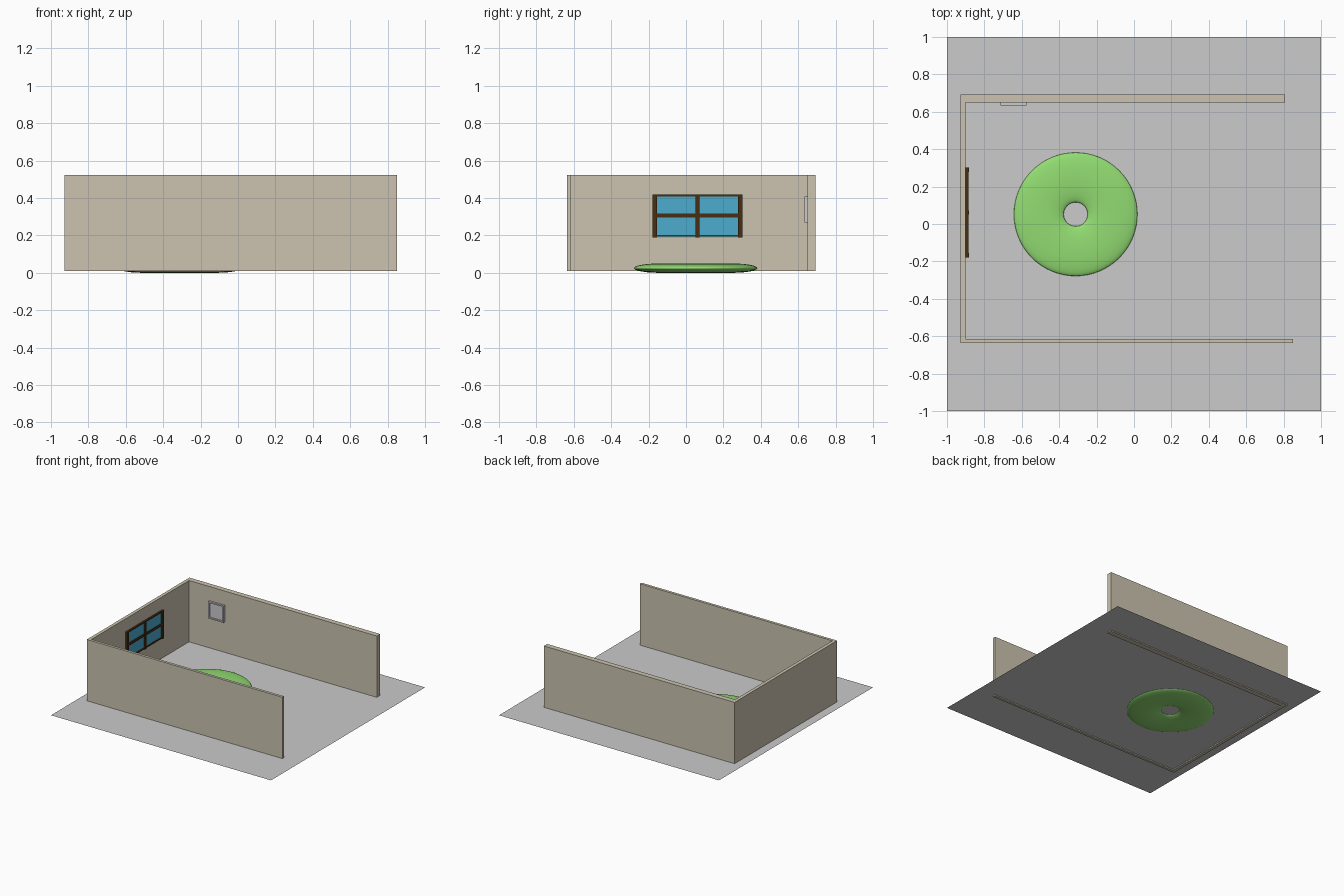
import bpy, bmesh, math

cube = bpy.data.objects.get("Cube")
if cube:
    bpy.data.objects.remove(cube, do_unlink=True)


def srgb(c):
    c /= 255
    return c / 12.92 if c <= 0.04 else ((c + 0.055) / 1.055) ** 2.4


def material(name, *rgb):
    m = bpy.data.materials.new(name)
    m.use_nodes = True
    col = (*[srgb(c) for c in rgb], 1)
    m.diffuse_color = col
    m.node_tree.nodes["Principled BSDF"].inputs["Base Color"].default_value = col
    return m


floor_gray = material("floor gray", 203, 203, 203)
wall_beige = material("wall beige", 204, 196, 176)
rug_green = material("rug green", 146, 220, 114)
glass_blue = material("glass blue", 76, 172, 206)
frame_brown = material("frame brown", 72, 46, 16)
picture_gray = material("picture gray", 203, 203, 208)


def make_object(name, bm, mat):
    bmesh.ops.recalc_face_normals(bm, faces=bm.faces)
    me = bpy.data.meshes.new(name)
    bm.to_mesh(me)
    bm.free()
    me.materials.append(mat)
    ob = bpy.data.objects.new(name, me)
    bpy.context.collection.objects.link(ob)
    return ob


def box(name, x, y, z, mat):
    """Box from (low, high) ranges on each axis."""
    bm = bmesh.new()
    bmesh.ops.create_cube(bm, size=1)
    for v in bm.verts:
        v.co = [(r[0] + r[1]) / 2 + c * (r[1] - r[0]) for r, c in zip((x, y, z), v.co)]
    return make_object(name, bm, mat)


# Floor: a single thin sheet
bm = bmesh.new()
bmesh.ops.create_grid(bm, x_segments=1, y_segments=1, size=1)
bmesh.ops.translate(bm, verts=bm.verts, vec=(0, 0, 0.02))
make_object("floor", bm, floor_gray)

# Walls: U-shaped outline raised to full height
outline = [(0.85, -0.637), (-0.927, -0.637), (-0.927, 0.693), (0.807, 0.693),
           (0.807, 0.65), (-0.9, 0.65), (-0.9, -0.615), (0.85, -0.615)]
bm = bmesh.new()
base = bm.faces.new([bm.verts.new((x, y, 0.011)) for x, y in outline])
raised = bmesh.ops.extrude_face_region(bm, geom=[base])
bmesh.ops.translate(bm, vec=(0, 0, 0.513),
                    verts=[g for g in raised["geom"] if isinstance(g, bmesh.types.BMVert)])
make_object("walls", bm, wall_beige)

# Rug: flattened smooth ring
bpy.ops.mesh.primitive_torus_add(location=(-0.312, 0.052, 0.025), major_radius=0.197,
                                 minor_radius=0.133, major_segments=64, minor_segments=24)
rug = bpy.context.object
rug.name = "ring_rug"
rug.scale.z = 0.025 / 0.133
rug.data.materials.append(rug_green)
bpy.ops.object.shade_smooth()

# Window: glass pane with upright and cross bars
y0, y1, z0, z1 = -0.178, 0.301, 0.188, 0.418
box("window_glass", (-0.9, -0.892), (y0 + 0.01, y1 - 0.01), (z0, z1 - 0.002), glass_blue)
for side, y in (("right", y0 + 0.012), ("middle", (y0 + y1) / 2), ("left", y1 - 0.012)):
    w = 0.01 if side == "middle" else 0.012
    box("window_upright_" + side, (-0.9, -0.883), (y - w, y + w), (z0, z1), frame_brown)
for level, z, h in (("bottom", 0.198, 0.005), ("middle", 0.307, 0.01), ("top", 0.413, 0.005)):
    box("window_bar_" + level, (-0.9, -0.885), (y0, y1), (z - h, z + h), frame_brown)

# Wall picture: block with a recessed front panel
picture = box("wall_picture", (-0.715, -0.575), (0.634, 0.652), (0.268, 0.408), picture_gray)
bm = bmesh.new()
bm.from_mesh(picture.data)
front = min(bm.faces, key=lambda f: f.calc_center_median().y)
bmesh.ops.inset_region(bm, faces=[front], thickness=0.015)
hollow = bmesh.ops.extrude_face_region(bm, geom=[front])
bmesh.ops.translate(bm, vec=(0, 0.009, 0),
                    verts=[g for g in hollow["geom"] if isinstance(g, bmesh.types.BMVert)])
if front.is_valid:
    bmesh.ops.delete(bm, geom=[front], context="FACES_ONLY")
bmesh.ops.recalc_face_normals(bm, faces=bm.faces)
bm.to_mesh(picture.data)
bm.free()
